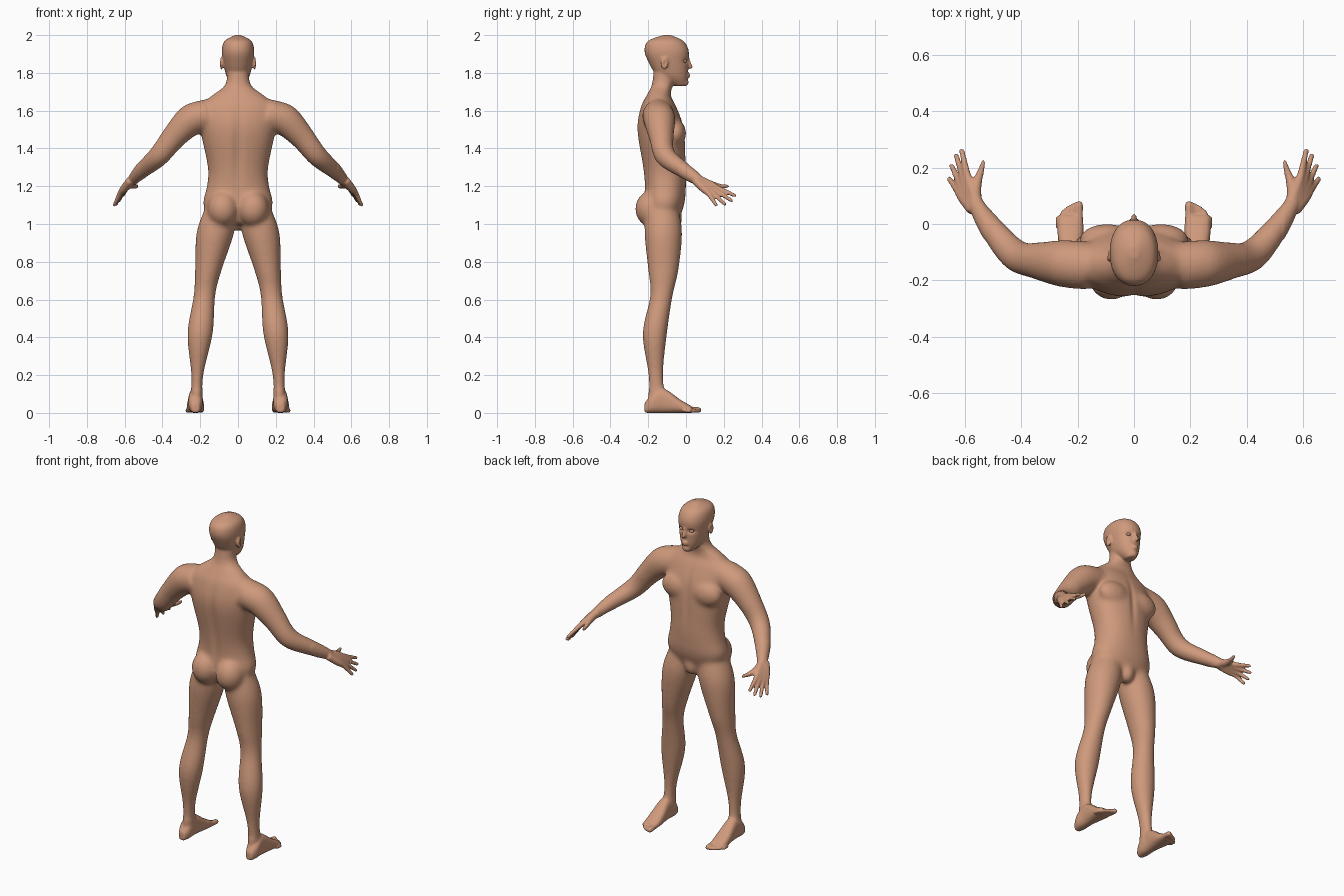
import bpy, bmesh, math
from mathutils import Vector, Matrix

cube = bpy.data.objects.get("Cube")
if cube:
    bpy.data.objects.remove(cube, do_unlink=True)

skin = bpy.data.materials.new("skin")
skin.use_nodes = True
skin.diffuse_color = (.62, .32, .2, 1)
skin.node_tree.nodes["Principled BSDF"].inputs["Base Color"].default_value = skin.diffuse_color


def spline(a, b, c, d, t):
    """Smooth curve from b to c, steered by its neighbours a and d."""
    start, end = (c - a) / 2, (d - b) / 2
    bend = b - c
    return b + t * (start + t * (-3 * bend - 2 * start - end + t * (2 * bend + start + end)))


def loft(bm, rings, power=2, segments=28, steps=5):
    """Closed skin through rings of (centre, half axis, other half axis)."""
    last = len(rings) - 1
    stations = [(i, s / steps) for i in range(last) for s in range(steps)] + [(last, 0)]
    loops = []
    for i, t in stations:
        near = [rings[max(0, min(last, i + k))] for k in (-1, 0, 1, 2)]
        centre, across, along = (spline(*parts, t) for parts in zip(*near))
        loop = []
        for j in range(segments):
            angle = math.tau * j / segments
            p, q = (math.copysign(abs(w) ** (2 / power), w)
                    for w in (math.cos(angle), math.sin(angle)))
            loop.append(bm.verts.new(centre + across * p + along * q))
        loops.append(loop)
    faces = [bm.faces.new(loops[0]), bm.faces.new(loops[-1])]
    for lower, upper in zip(loops, loops[1:]):
        for j in range(segments):
            faces.append(bm.faces.new((lower[j - 1], lower[j], upper[j], upper[j - 1])))
    bmesh.ops.recalc_face_normals(bm, faces=faces)


def level(z, half, back, front, x=0):
    """Horizontal ring of a trunk, head or leg."""
    return (Vector((x, (back + front) / 2, z)), Vector((half, 0, 0)),
            Vector((0, (front - back) / 2, 0)))


def upright(y, half, top, x):
    """Ring of a foot, standing on the ground."""
    return Vector((x, y, top / 2)), Vector((half, 0, 0)), Vector((0, 0, top / 2))


def limb(bm, side, points, radii):
    """Round tube along a path, with a domed tip."""
    path = [Vector((side * x, y, z)) for x, y, z in points]
    rings = []
    for before, point, after, radius in zip(path[:1] + path, path, path[1:] + path[-1:], radii):
        forward = (after - before).normalized()
        across = forward.cross(Vector((0, 0, 1))).normalized()
        rings.append((point, across * radius, across.cross(forward) * radius))
    centre, across, along = rings[-1]
    rings.append((centre + forward * across.length * .7, across / 2, along / 2))
    loft(bm, rings, segments=16)


def ball(bm, centre, size):
    place = Matrix.Translation(centre) @ Matrix.Diagonal((*size, 1))
    bmesh.ops.create_uvsphere(bm, u_segments=24, v_segments=16, radius=1, matrix=place)


def add_object(name, bm):
    for face in bm.faces:
        face.smooth = True
    mesh = bpy.data.meshes.new(name)
    bm.to_mesh(mesh)
    bm.free()
    mesh.materials.clear()
    mesh.materials.append(skin)
    thing = bpy.data.objects.new(name, mesh)
    bpy.context.collection.objects.link(thing)
    return thing


def add_trunk(bm):
    loft(bm, [
        level(z=1, half=.13, back=-.19, front=-.05),
        level(z=1.1, half=.185, back=-.22, front=-.01),
        level(z=1.2, half=.165, back=-.22, front=0),
        level(z=1.3, half=.16, back=-.23, front=0),
        level(z=1.5, half=.2, back=-.26, front=-.01),
        level(z=1.62, half=.2, back=-.24, front=-.05),
        level(z=1.68, half=.14, back=-.21, front=-.08),
        level(z=1.74, half=.066, back=-.18, front=-.07),
        level(z=1.83, half=.06, back=-.17, front=-.05)], power=2.2)
    ball(bm, centre=(0, -.065, 1.02), size=(.045, .045, .06))


def add_head(bm):
    loft(bm, [
        level(z=1.73, half=.025, back=-.06, front=0),
        level(z=1.78, half=.06, back=-.15, front=.01),
        level(z=1.86, half=.08, back=-.2, front=.013),
        level(z=1.92, half=.086, back=-.22, front=.014),
        level(z=1.97, half=.07, back=-.2, front=-.015),
        level(z=2, half=.015, back=-.12, front=-.08)], power=2.2)
    # Nose, lips and chin
    limb(bm, 1, [(0, .01, 1.88), (0, .017, 1.85), (0, .026, 1.83)], radii=(.008, .01, .011))
    for z in (1.78, 1.792):
        ball(bm, centre=(0, .012, z), size=(.02, .011, .006))
    ball(bm, centre=(0, 0, 1.75), size=(.024, .014, .018))
    # Ears
    for side in (-1, 1):
        ball(bm, centre=(side * .088, -.115, 1.85), size=(.009, .02, .034))


def add_leg(bm, side):
    rings = [
        level(z=.05, half=.034, back=-.2, front=-.1),
        level(z=.2, half=.033, back=-.2, front=-.12),
        level(z=.42, half=.068, back=-.23, front=-.1),
        level(z=.62, half=.058, back=-.19, front=-.07),
        level(z=.75, half=.07, back=-.2, front=-.04),
        level(z=.95, half=.1, back=-.22, front=-.02),
        level(z=1.08, half=.085, back=-.21, front=-.04)]
    # The legs spread towards the ground
    for centre, across, along in rings:
        centre.x = side * (.22 - .11 * centre.z ** 2)
    loft(bm, rings)
    # Buttock
    ball(bm, centre=(side * .08, -.185, 1.08), size=(.083, .085, .095))


def add_foot(bm, side):
    middle = side * .225
    loft(bm, [
        upright(y=-.22, half=.02, top=.05, x=middle),
        upright(y=-.18, half=.037, top=.1, x=middle),
        upright(y=-.12, half=.037, top=.13, x=middle),
        upright(y=-.03, half=.046, top=.07, x=middle),
        upright(y=.03, half=.044, top=.035, x=middle)], power=2.5)
    # Toes, from big to small
    for i in range(5):
        radius = .011 if i else .015
        x, tip = .195 + .018 * i, .07 - .003 * i * i
        limb(bm, side, [(x, -.01, radius * 1.6), (x, tip - .03, radius * 1.2), (x, tip, radius)],
             radii=[radius] * 3)


def add_arm(bm, side):
    limb(bm, side, [
        (.15, -.15, 1.58), (.25, -.14, 1.55), (.34, -.13, 1.46),
        (.42, -.11, 1.36), (.5, -.02, 1.29), (.56, .07, 1.23)],
        radii=(.085, .085, .067, .057, .045, .028))
    # Chest muscle
    ball(bm, centre=(side * .095, -.055, 1.48), size=(.1, .056, .075))


def add_hand(bm, side):
    def between(first, final, t):
        return Vector(first).lerp(Vector(final), t)

    # Fingers run through the palm and fan out
    for i in range(4):
        t = i / 3
        start = between((.55, .06, 1.24), (.57, .05, 1.23), t)
        knuckle = between((.59, .17, 1.19), (.625, .12, 1.16), t)
        reach = between((.02, .09, -.04), (.03, .04, -.06), t) * (1 + t * (1 - t))
        limb(bm, side, [start, start.lerp(knuckle, .6), knuckle, knuckle + reach / 2, knuckle + reach],
             radii=(.022, .021, .0145, .0115, .0095))
    # Thumb
    limb(bm, side, [(.56, .07, 1.23), (.56, .13, 1.21), (.545, .18, 1.2), (.53, .22, 1.2)],
         radii=(.022, .02, .013, .01))


def fuse(bm):
    """Union of all overlapping parts as one even skin."""
    rough = add_object("rough", bm)
    remesh = rough.modifiers.new("fuse", 'REMESH')
    remesh.mode = 'VOXEL'
    remesh.voxel_size = .006
    bpy.context.view_layer.update()
    result = rough.evaluated_get(bpy.context.evaluated_depsgraph_get())
    fused = bmesh.new()
    fused.from_mesh(result.to_mesh())
    result.to_mesh_clear()
    bpy.data.objects.remove(rough, do_unlink=True)
    return fused


def relax(bm, verts, times):
    for _ in range(times):
        bmesh.ops.smooth_vert(bm, verts=verts, factor=.5,
                              use_axis_x=True, use_axis_y=True, use_axis_z=True)


def bump(a, b, wide, high):
    return math.exp(-(a / wide) ** 2 - (b / high) ** 2)


parts = bmesh.new()
add_trunk(parts)
add_head(parts)
for side in (-1, 1):
    for add_part in (add_leg, add_foot, add_arm, add_hand):
        add_part(parts, side)
body = fuse(parts)

# Soften trunk and limbs strongly, face, hands and feet lightly
relax(body, [v for v in body.verts if .12 < v.co.z < 1.73 and abs(v.co.x) < .53], times=30)
relax(body, body.verts[:], times=3)

# Press in the eye sockets, ears, spine and breastbone
for v in body.verts:
    x, y, z = abs(v.co.x), v.co.y, v.co.z
    if z > 1.73:
        if y > -.06:
            v.co.y -= .013 * bump(x - .034, z - 1.862, wide=.018, high=.011)
        elif x > .08:
            v.co.x -= math.copysign(.007, v.co.x) * bump(y + .11, z - 1.85, wide=.009, high=.016)
    elif z > 1.1 and y < -.13:
        v.co.y += .012 * bump(x, z - 1.38, wide=.025, high=.2)
    elif z > 1.1:
        v.co.y -= .008 * bump(x, z - 1.45, wide=.018, high=.14)
add_object("body", body)

# Closed eyelids
lids = bmesh.new()
for side in (-1, 1):
    ball(lids, centre=(side * .033, -.008, 1.862), size=(.014, .013, .009))
add_object("eyelids", lids)
